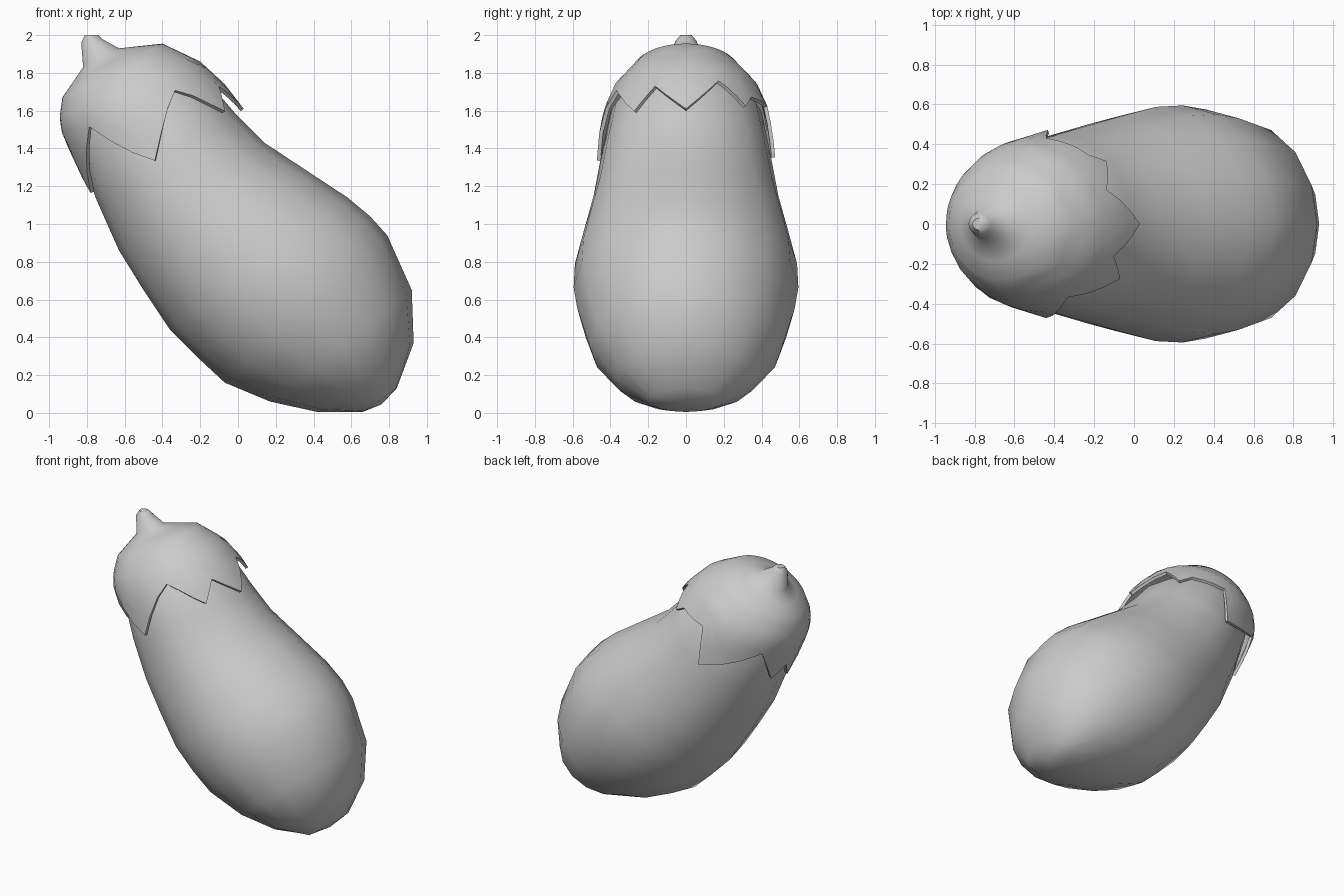
import bpy, bmesh
from math import sin, cos, radians, pi
from mathutils import Vector

if "Cube" in bpy.data.objects:
    bpy.data.objects.remove(bpy.data.objects["Cube"])

# Cross-sections: lower-left (x, z), upper-right (x, z), half-width in y
BODY = [
    (0.66, 0.005, 0.84, 0.13, 0.20), (0.42, 0.005, 0.93, 0.37, 0.38),
    (0.17, 0.06, 0.92, 0.65, 0.51), (-0.07, 0.16, 0.79, 0.94, 0.575),
    (-0.21, 0.29, 0.70, 1.04, 0.595), (-0.36, 0.44, 0.58, 1.14, 0.588),
    (-0.50, 0.65, 0.36, 1.285, 0.54), (-0.63, 0.86, 0.14, 1.43, 0.49),
    (-0.75, 1.13, -0.01, 1.58, 0.45), (-0.87, 1.47, -0.13, 1.72, 0.40),
    (-0.85, 1.60, -0.25, 1.80, 0.32),
]
CAP = [
    (-0.81, 2.0, -0.74, 2.0, 0.03), (-0.83, 1.96, -0.72, 1.98, 0.055),
    (-0.82, 1.83, -0.63, 1.93, 0.09), (-0.93, 1.67, -0.40, 1.955, 0.28),
    (-0.945, 1.56, -0.20, 1.86, 0.385), (-0.93, 1.47, -0.07, 1.74, 0.435),
    (-0.79, 1.17, 0.03, 1.61, 0.475), (-0.70, 0.97, 0.16, 1.50, 0.52),
]
# Jagged cap rim: angle round the axis, distance along the sections
RIM = [(0, 6), (24, 4.75), (44, 5.5), (52, 5.1), (82, 5.0), (98, 6.05),
       (142, 5.15), (165, 5.9), (177, 5.6), (190, 6.05), (228, 5.0),
       (260, 6.1), (298, 4.65), (324, 5.8), (338, 5.0), (360, 6)]


def point(sections, t, a):
    i = min(int(t), len(sections) - 2)
    f = t - i
    lx, lz, rx, rz, w = [p + (q - p) * f for p, q in zip(sections[i], sections[i + 1])]
    c, s = cos(a), sin(a)
    return Vector(((lx + rx) / 2 + (rx - lx) / 2 * c, w * s, (lz + rz) / 2 + (rz - lz) / 2 * c))


def loft(name, rings, start=None, end=None):
    bm = bmesh.new()
    rows = [[bm.verts.new(p) for p in ring] for ring in rings]
    n = len(rows[0])
    for a, b in zip(rows, rows[1:]):
        for i in range(n):
            bm.faces.new((a[i], a[(i + 1) % n], b[(i + 1) % n], b[i]))
    for pole, row in ((start, rows[0]), (end, rows[-1])):
        if pole:
            v = bm.verts.new(pole)
            for i in range(n):
                bm.faces.new((v, row[i], row[(i + 1) % n]))
    bmesh.ops.recalc_face_normals(bm, faces=bm.faces)
    me = bpy.data.meshes.new(name)
    bm.to_mesh(me)
    bm.free()
    ob = bpy.data.objects.new(name, me)
    bpy.context.collection.objects.link(ob)
    for p in me.polygons:
        p.use_smooth = True
    return ob


# Fruit body
SIDES = 16
loft("eggplant_body",
     [[point(BODY, t, 2 * pi * i / SIDES) for i in range(SIDES)] for t in range(len(BODY))],
     (0.76, 0, 0.045), (-0.58, 0, 1.76))

# Leafy cap with stem: columns run from the stem down to the jagged rim
columns = []
for (a0, t0), (a1, t1) in zip(RIM, RIM[1:]):
    for k in range(3):
        columns.append((radians(a0 + (a1 - a0) * k / 3), t0 + (t1 - t0) * k / 3))
rings = [[point(CAP, t, a) for a, _ in columns] for t in (0, 1, 2, 2.5)]
STEPS = 6
for k in range(STEPS + 1):
    rings.append([point(CAP, 3 + (end - 3) * k / STEPS, a) for a, end in columns])
cap = loft("stem_cap", rings, start=(-0.775, 0, 2.0))

# Thin leaf edge
thick = cap.modifiers.new("leaf_thickness", "SOLIDIFY")
thick.thickness = 0.02
thick.offset = -1
bpy.context.view_layer.objects.active = cap
cap.select_set(True)
bpy.ops.object.modifier_apply(modifier=thick.name)
bpy.ops.object.shade_smooth_by_angle(angle=radians(50))
